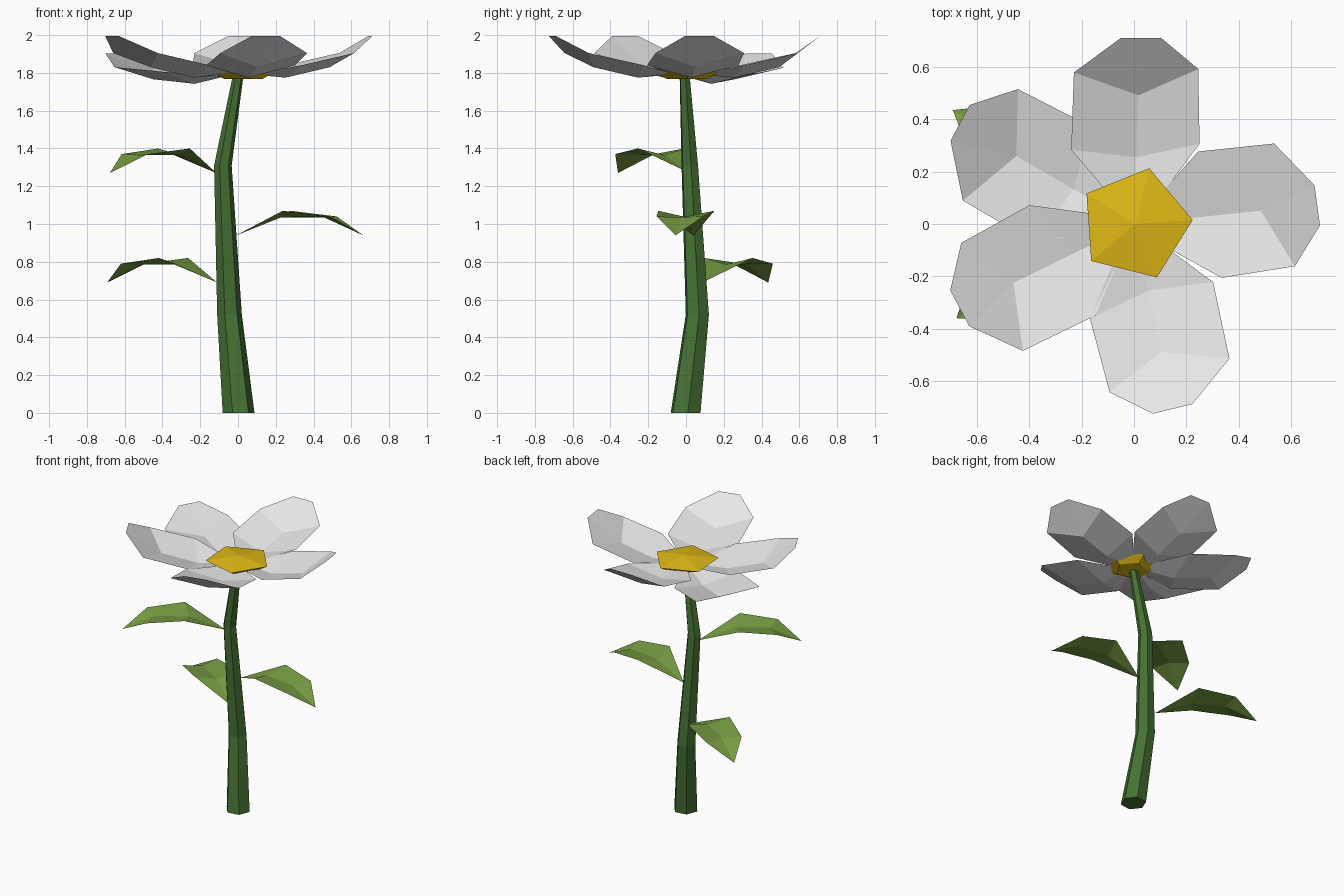
import bpy, math
from mathutils import Vector, Matrix

if "Cube" in bpy.data.objects:
    bpy.data.objects.remove(bpy.data.objects["Cube"])


def material(name, rgb):
    m = bpy.data.materials.new(name)
    m.diffuse_color = (*rgb, 1)
    m.use_nodes = True
    m.node_tree.nodes["Principled BSDF"].inputs["Base Color"].default_value = m.diffuse_color
    return m


STEM = material("stem_green", (0.06, 0.165, 0.033))
LEAF = material("leaf_green", (0.19, 0.34, 0.055))
PETAL = material("petal_white", (0.82, 0.82, 0.82))
YELLOW = material("center_yellow", (0.75, 0.49, 0.008))


def build(name, verts, faces, mat, matrix=None):
    me = bpy.data.meshes.new(name)
    me.from_pydata([tuple(v) for v in verts], [], faces)
    if matrix:
        me.transform(matrix)
    me.materials.append(mat)
    ob = bpy.data.objects.new(name, me)
    bpy.context.collection.objects.link(ob)
    return ob


def loft(name, rings, n, start, mat, tip=0.0):
    """Skin stacked n-sided rings (x, y, z, radius); caps both ends, top may be a raised fan."""
    verts, faces = [], []
    for x, y, z, r in rings:
        for k in range(n):
            a = start + k * math.tau / n
            verts.append((x + r * math.cos(a), y + r * math.sin(a), z))
    for i in range(len(rings) - 1):
        for k in range(n):
            j = (k + 1) % n
            faces.append((i * n + k, i * n + j, (i + 1) * n + j, (i + 1) * n + k))
    faces.append(tuple(reversed(range(n))))
    top = (len(rings) - 1) * n
    x, y, z, r = rings[-1]
    verts.append((x, y, z + tip))
    faces += [(top + k, top + (k + 1) % n, len(verts) - 1) for k in range(n)]
    return build(name, verts, faces, mat)


# Bent six-sided stem
loft("stem", [(0.003, -0.002, 0, 0.085), (-0.045, 0.06, 0.52, 0.066),
              (-0.08, 0.02, 1.31, 0.047), (0.003, -0.008, 1.8, 0.028)],
     6, math.radians(8), STEM)

# Yellow flower centre: five-sided, tapered below and slightly domed above
loft("flower_center", [(0.02, 0, 1.768, 0.11), (0.005, 0, 1.822, 0.22)],
     5, math.radians(4), YELLOW, tip=0.03)

# Petal: cupped sheet, rows of left / middle / right points (along, across, up)
petal_verts = [(0.10, 0.09, 0.0), (0.09, 0, -0.01), (0.10, -0.09, 0.0),
               (0.28, 0.25, 0.04), (0.26, 0, -0.025), (0.32, -0.24, 0.04),
               (0.58, 0.25, 0.105), (0.50, 0, 0.03), (0.61, -0.225, 0.105),
               (0.72, 0.075, 0.195), (0.725, -0.08, 0.195)]
petal_faces = [(0, 3, 4, 1), (1, 4, 5, 2), (3, 6, 7, 4), (4, 7, 8, 5),
               (6, 9, 7), (9, 10, 7), (10, 8, 7)]
# azimuth, downward pitch, length factor
for i, (az, pitch, s) in enumerate([(6, 0, 0.975), (88, 0, 0.985), (150, 7, 1.04),
                                    (206, 0, 1.025), (282, 0, 1.0)]):
    m = (Matrix.Translation((0, 0, 1.8)) @ Matrix.Rotation(math.radians(az), 4, 'Z')
         @ Matrix.Rotation(math.radians(pitch), 4, 'Y') @ Matrix.Diagonal((s, 1, 1, 1)))
    build(f"petal_{i + 1}", petal_verts, petal_faces, PETAL, m)

# Leaf: arched sheet with a shallow valley down the middle
leaf_verts = [(0, 0, 0),
              (0.27, 0.15, 0.13), (0.24, 0, 0.095), (0.27, -0.15, 0.13),
              (0.52, 0.125, 0.10), (0.47, 0, 0.095), (0.52, -0.125, 0.10),
              (0.68, 0, 0)]
leaf_faces = [(0, 2, 1), (0, 3, 2), (1, 2, 5, 4), (2, 3, 6, 5), (4, 5, 7), (5, 6, 7)]
for name, base, az in [("upper_leaf", (-0.115, 0.02, 1.27), 214),
                       ("middle_leaf", (-0.01, 0.04, 0.94), -8),
                       ("lower_leaf", (-0.11, 0.085, 0.69), 149)]:
    m = Matrix.Translation(base) @ Matrix.Rotation(math.radians(az), 4, 'Z')
    build(name, leaf_verts, leaf_faces, LEAF, m)
